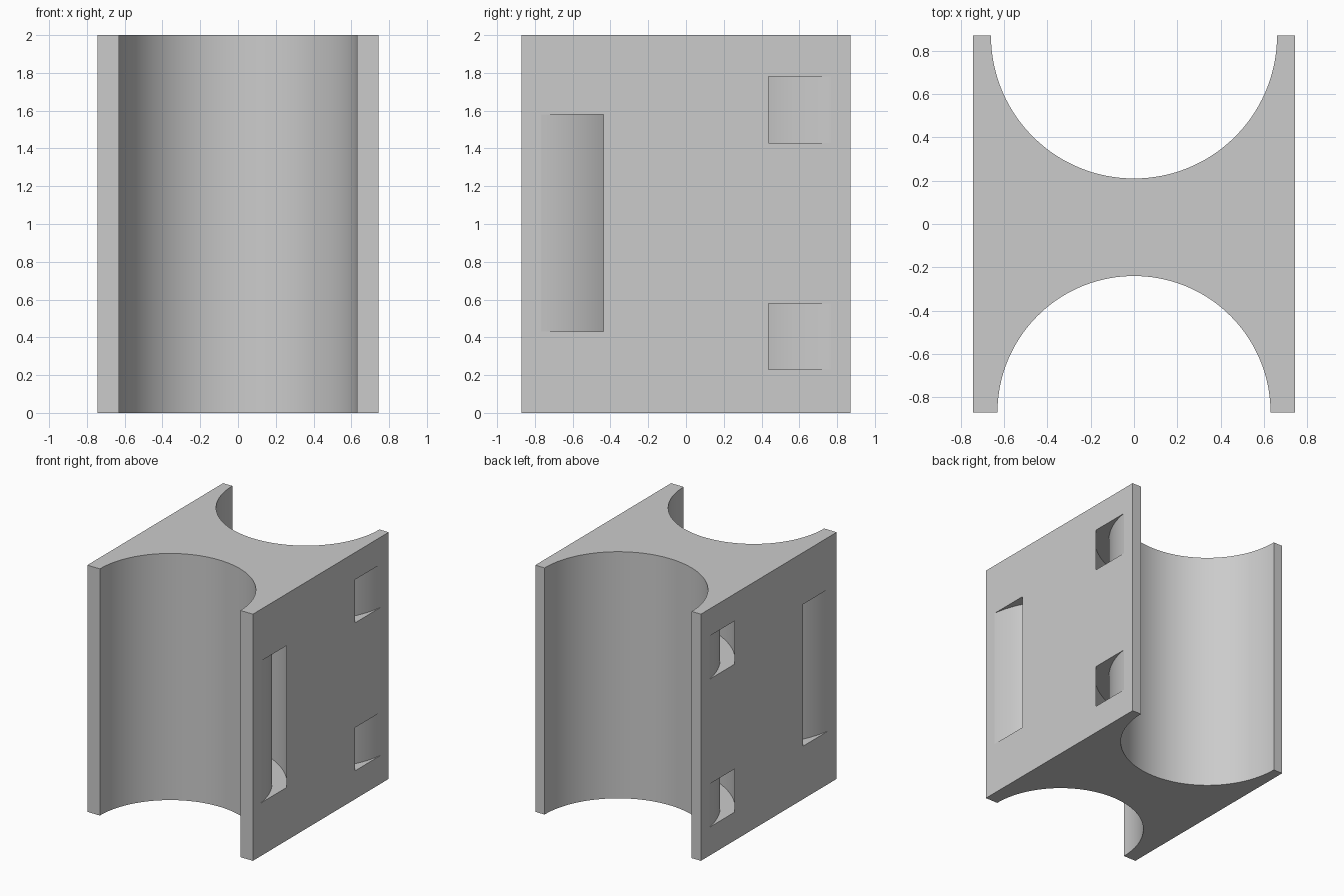
import bpy
import bmesh
from math import cos, sin, pi, radians

cube = bpy.data.objects.get("Cube")
if cube:
    bpy.data.objects.remove(cube, do_unlink=True)

HALF_X, HALF_Y, HEIGHT = 0.743, 0.87, 2.0
STEPS = 96

grey = bpy.data.materials.new("plain grey")
grey.use_nodes = True
colour = (0.6, 0.6, 0.6, 1.0)
grey.diffuse_color = colour
grey.node_tree.nodes["Principled BSDF"].inputs["Base Color"].default_value = colour


def arc(radius, side):
    """Half circle centred on the front (-1) or back (1) edge, bulging inward."""
    angles = [pi * i / STEPS for i in range(STEPS + 1)]
    return [(radius * cos(a), side * (HALF_Y - radius * sin(a))) for a in angles]


def prism(name, outline, bottom, top):
    """Extrude a closed outline straight up."""
    bm = bmesh.new()
    face = bm.faces.new([bm.verts.new((x, y, bottom)) for x, y in outline])
    result = bmesh.ops.extrude_face_region(bm, geom=[face])
    verts = [v for v in result["geom"] if isinstance(v, bmesh.types.BMVert)]
    bmesh.ops.translate(bm, verts=verts, vec=(0, 0, top - bottom))
    bmesh.ops.recalc_face_normals(bm, faces=bm.faces)
    mesh = bpy.data.meshes.new(name)
    bm.to_mesh(mesh)
    bm.free()
    mesh.materials.append(grey)
    obj = bpy.data.objects.new(name, mesh)
    bpy.context.collection.objects.link(obj)
    return obj


# Block with a round channel along the front and a wider one along the back
outline = ([(HALF_X, -HALF_Y)] + [(HALF_X, HALF_Y)]
           + arc(0.66, 1)
           + [(-HALF_X, HALF_Y), (-HALF_X, -HALF_Y)]
           + arc(0.63, -1)[::-1])
block = prism("clamp_block", outline, 0, HEIGHT)
bpy.context.view_layer.objects.active = block
block.select_set(True)

# Curved strap slots running around each channel, from side to side
slots = [("front_slot", -1, 0.43, 1.58),
         ("back_lower_slot", 1, 0.23, 0.58),
         ("back_upper_slot", 1, 1.43, 1.78)]
for name, side, bottom, top in slots:
    ring = arc(0.86, side) + arc(0.75, side)[::-1]
    cutter = prism(name + "_cutter", ring, bottom, top)
    cutter.hide_render = True
    cut = block.modifiers.new(name, "BOOLEAN")
    cut.operation = "DIFFERENCE"
    cut.solver = "EXACT"
    cut.object = cutter
    bpy.ops.object.modifier_apply(modifier=cut.name)
    bpy.data.objects.remove(cutter, do_unlink=True)

bpy.ops.object.shade_smooth_by_angle(angle=radians(5))
